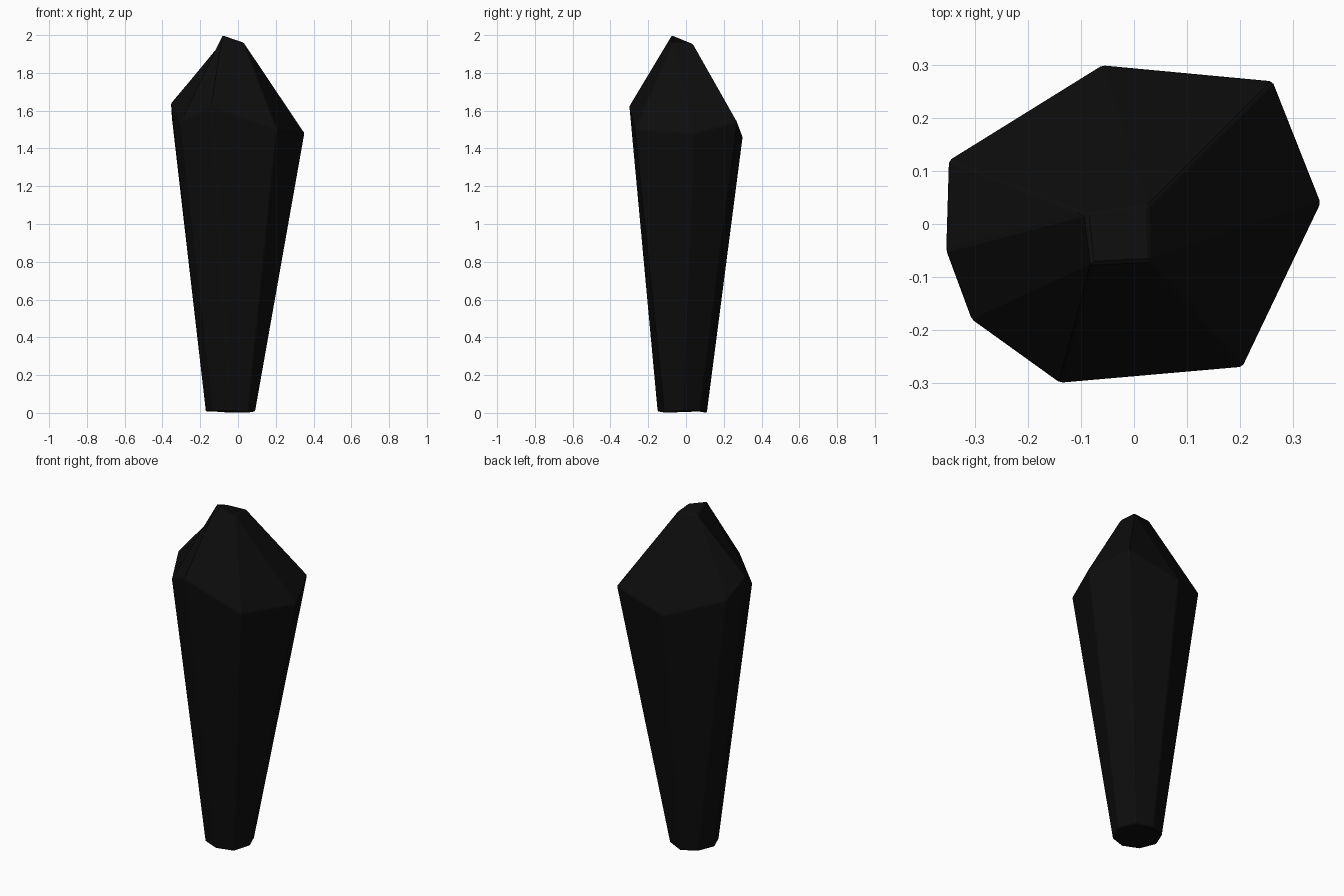
import bpy, bmesh
from math import cos, sin, radians

if "Cube" in bpy.data.objects:
    bpy.data.objects.remove(bpy.data.objects["Cube"])

# Shoulder ring (widest, uneven corners), listed clockwise from the back
SHOULDER = [(-.06, .30, 1.46), (.262, .27, 1.54), (.353, .04, 1.48), (.205, -.27, 1.50),
            (-.14, -.30, 1.625), (-.307, -.18, 1.535), (-.355, -.05, 1.64), (-.35, .12, 1.56)]
# Slanted tip facet
TIP = [(-.08, -.075, 2.0), (.03, -.07, 1.96), (.027, .035, 1.955), (-.09, .02, 1.955)]
# Tip corner that each shoulder corner runs up to
LINK = [2, 2, 1, 1, 0, 0, 3, 3]

bm = bmesh.new()
# Small octagonal foot, slightly uneven
foot = []
for i in range(8):
    a = radians(90 - 45 * i)
    z = 0.0 if i in (0, 3) else 0.008
    foot.append(bm.verts.new((-.04 + .132 * cos(a), -.02 + .132 * sin(a), z)))
shoulder = [bm.verts.new(p) for p in SHOULDER]
tip = [bm.verts.new(p) for p in TIP]

# Long tapering sides and crown facets
for i in range(8):
    j = (i + 1) % 8
    bm.faces.new((foot[i], foot[j], shoulder[j], shoulder[i]))
    if LINK[i] == LINK[j]:
        bm.faces.new((shoulder[i], shoulder[j], tip[LINK[i]]))
    else:
        bm.faces.new((shoulder[i], shoulder[j], tip[LINK[j]], tip[LINK[i]]))
bm.faces.new(foot)
bm.faces.new(tip)
bmesh.ops.recalc_face_normals(bm, faces=bm.faces)

mesh = bpy.data.meshes.new("crystal_shard")
bm.to_mesh(mesh)
bm.free()
shard = bpy.data.objects.new("crystal_shard", mesh)
bpy.context.collection.objects.link(shard)

# Slightly worn edges
bevel = shard.modifiers.new("worn_edges", 'BEVEL')
bevel.width = 0.005
bevel.segments = 1
bevel.limit_method = 'ANGLE'
bevel.angle_limit = radians(20)

# Near-black stone
mat = bpy.data.materials.new("black_stone")
mat.diffuse_color = (0.004, 0.004, 0.004, 1)
mat.use_nodes = True
mat.node_tree.nodes["Principled BSDF"].inputs["Base Color"].default_value = mat.diffuse_color
mesh.materials.append(mat)
